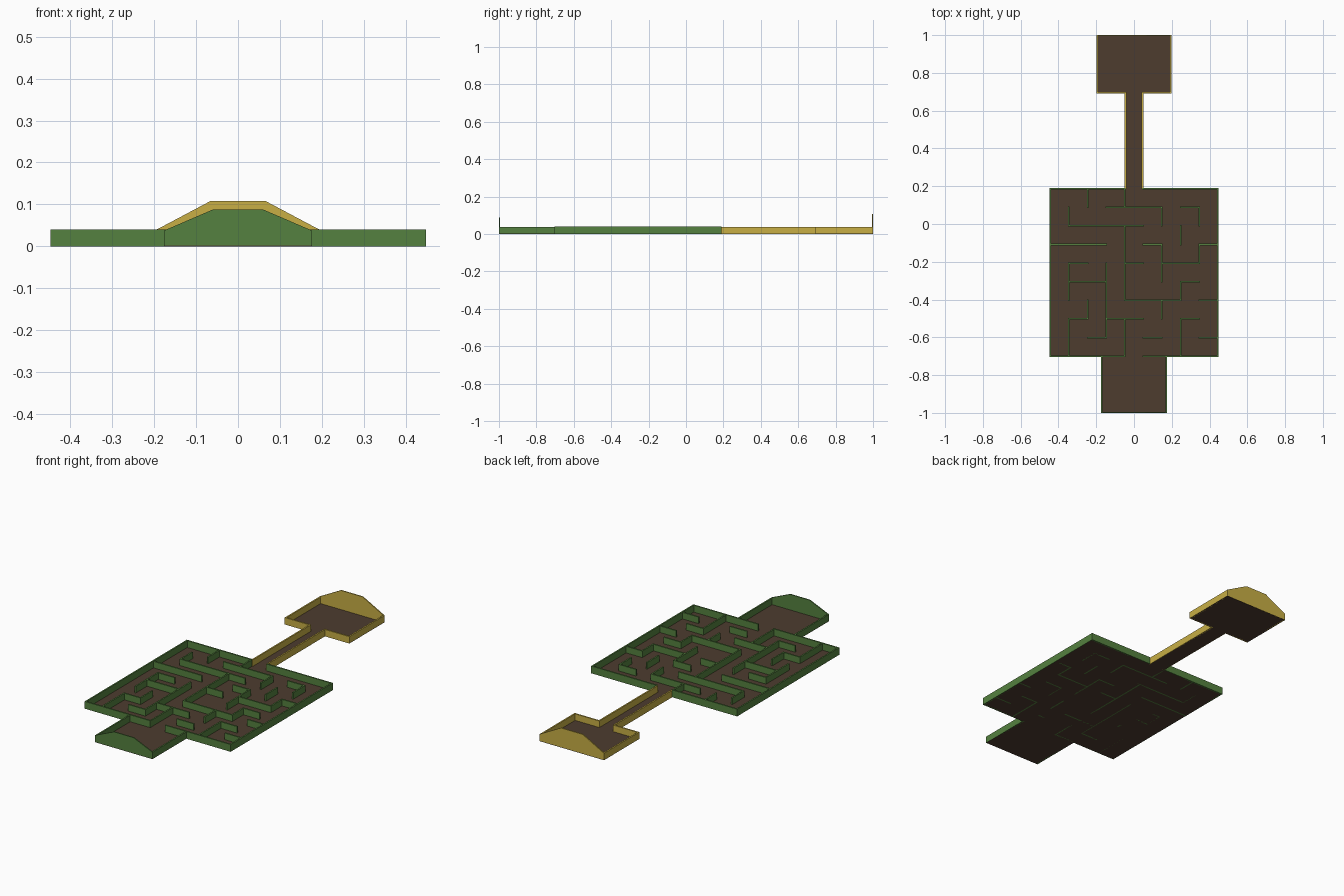
import bpy, bmesh

if "Cube" in bpy.data.objects:
    bpy.data.objects.remove(bpy.data.objects["Cube"])

X0, Y0, P = -0.443, 0.187, 0.0985   # maze corner and cell pitch
T, H, F = 0.008, 0.038, 0.002       # wall thickness, wall height, floor thickness


def material(name, rgb):
    m = bpy.data.materials.new(name)
    m.diffuse_color = (*rgb, 1)
    m.use_nodes = True
    m.node_tree.nodes["Principled BSDF"].inputs["Base Color"].default_value = m.diffuse_color
    return m


GREEN = material("hedge_green", (0.09, 0.22, 0.05))
GOLD = material("gold", (0.58, 0.43, 0.06))
BROWN = material("earth_brown", (0.075, 0.045, 0.028))


def finish(name, bm, mat):
    bmesh.ops.recalc_face_normals(bm, faces=bm.faces)
    me = bpy.data.meshes.new(name)
    bm.to_mesh(me)
    bm.free()
    me.materials.append(mat)
    ob = bpy.data.objects.new(name, me)
    bpy.context.collection.objects.link(ob)


def boxes(name, mat, items):
    """Boxes given as (x0, x1, y0, y1, z0, z1)."""
    bm = bmesh.new()
    for x0, x1, y0, y1, z0, z1 in items:
        vs = bmesh.ops.create_cube(bm, size=1)["verts"]
        for v in vs:
            v.co = (x0 if v.co.x < 0 else x1, y0 if v.co.y < 0 else y1, z0 if v.co.z < 0 else z1)
    finish(name, bm, mat)


def wall(xa, ya, xb, yb, t=T, h=H):
    """Wall box along an axis-aligned centre line."""
    return (min(xa, xb) - t / 2, max(xa, xb) + t / 2,
            min(ya, yb) - t / 2, max(ya, yb) + t / 2, 0, h)


def maze_wall(a, b, c, d, h=H):
    return wall(X0 + a * P, Y0 - b * P, X0 + c * P, Y0 - d * P, h=h)


def gable(name, mat, half, top_half, peak, y, t):
    """End wall with sloping shoulders and a flat top."""
    prof = [(-half, 0), (half, 0), (half, H), (top_half, peak), (-top_half, peak), (-half, H)]
    bm = bmesh.new()
    f = bm.faces.new([bm.verts.new((x, y, z)) for x, z in prof])
    r = bmesh.ops.extrude_face_region(bm, geom=[f])
    bmesh.ops.translate(bm, verts=[v for v in r["geom"] if isinstance(v, bmesh.types.BMVert)], vec=(0, t, 0))
    finish(name, bm, mat)


# Floors
boxes("maze_floor", BROWN, [(-0.445, 0.445, -0.7, 0.187, 0, F)])
boxes("entrance_floor", BROWN, [(-0.176, 0.176, -1, -0.7, 0, F)])
boxes("corridor_floor", BROWN, [(-0.046, 0.046, 0.187, 0.695, 0, F)])
boxes("end_room_floor", BROWN, [(-0.198, 0.198, 0.695, 1, 0, F)])

# Maze border, with openings at the middle of the front and back
boxes("maze_border", GREEN, [maze_wall(*w, h=0.04) for w in (
    (0, 0, 0, 9), (9, 0, 9, 9), (0, 0, 4, 0), (5, 0, 9, 0), (0, 9, 4, 9), (5, 9, 9, 9))])

# Inner maze walls as grid runs: horizontal (row, from, to), vertical (column, from, to)
ROWS = [(1, 3, 6), (1, 7, 8), (2, 1, 5), (3, 0, 3), (3, 5, 6), (3, 8, 9), (4, 1, 2), (4, 4, 5),
        (4, 6, 8), (5, 1, 3), (5, 7, 8), (6, 4, 7), (6, 8, 9), (7, 1, 2), (7, 3, 5), (7, 7, 8),
        (8, 2, 3), (8, 5, 6), (8, 8, 9)]
COLS = [(4, 0, 1), (2, 0, 1), (7, 2, 3), (1, 1, 2), (6, 1, 2), (8, 1, 2), (8, 3, 4), (6, 3, 5),
        (4, 2, 6), (3, 4, 8), (1, 4, 6), (7, 5, 6), (2, 6, 7), (6, 6, 7), (1, 7, 9), (4, 7, 9), (7, 7, 9)]
boxes("maze_walls", GREEN, [maze_wall(a, r, b, r) for r, a, b in ROWS]
      + [maze_wall(c, a, c, b) for c, a, b in COLS])

# Entrance room
boxes("entrance_side_walls", GREEN, [wall(s * 0.172, -0.996, s * 0.172, -0.7) for s in (-1, 1)])
gable("entrance_gable", GREEN, 0.176, 0.06, 0.088, -1, 0.006)

# Corridor and end room
boxes("corridor_walls", GOLD, [wall(s * 0.045, 0.19, s * 0.045, 0.695) for s in (-1, 1)])
boxes("end_room_walls", GOLD, [w for s in (-1, 1) for w in (
    wall(s * 0.045, 0.695, s * 0.194, 0.695), wall(s * 0.194, 0.695, s * 0.194, 0.996))])
gable("end_room_gable", GOLD, 0.198, 0.066, 0.108, 0.994, 0.006)
